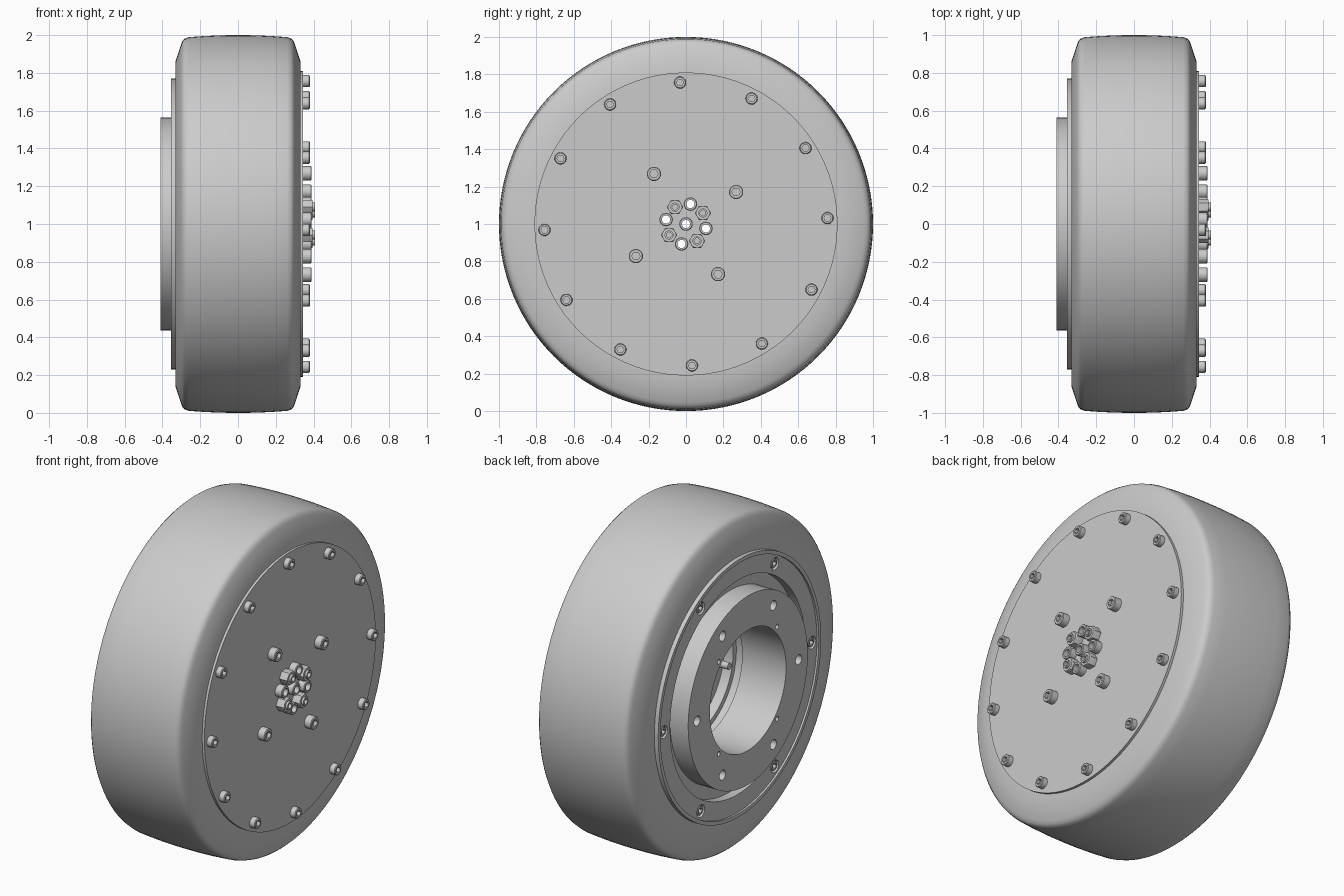
import bpy, bmesh
from math import cos, sin, pi, radians

cube = bpy.data.objects.get("Cube")
if cube:
    bpy.data.objects.remove(cube, do_unlink=True)

grey = bpy.data.materials.new("machined grey")
grey.use_nodes = True
grey.diffuse_color = (0.6, 0.6, 0.6, 1)
grey.node_tree.nodes["Principled BSDF"].inputs["Base Color"].default_value = (0.6, 0.6, 0.6, 1)

AXLE_Z = 1.0


def hex_scale(a):
    """Shrinks a circle to the inscribed hexagon at angle a."""
    return cos(pi / 6) / cos(a % (pi / 3) - pi / 6)


def smooth(ob, angle=30):
    bpy.ops.object.select_all(action='DESELECT')
    ob.select_set(True)
    bpy.context.view_layer.objects.active = ob
    bpy.ops.object.shade_smooth_by_angle(angle=radians(angle))


def lathe(name, profile, spots=((0, 0),), n=24, finish=True):
    """Spins a closed (x, radius[, 'hex']) profile about x, once per (y, z) spot."""
    bm = bmesh.new()
    for cy, cz in spots:
        rings = []
        for i in range(n):
            a = 2 * pi * i / n
            ring = []
            for x, r, *kind in profile:
                k = r * hex_scale(a) if kind else r
                ring.append(bm.verts.new((x, cy + k * cos(a), cz + k * sin(a) + AXLE_Z)))
            rings.append(ring)
        for i in range(n):
            p, q = rings[i], rings[(i + 1) % n]
            for j in range(len(profile)):
                k = (j + 1) % len(profile)
                if profile[j][1] or profile[k][1]:
                    bm.faces.new((p[j], p[k], q[k], q[j]))
    bmesh.ops.remove_doubles(bm, verts=bm.verts, dist=1e-5)
    bmesh.ops.dissolve_degenerate(bm, edges=bm.edges, dist=1e-5)
    bmesh.ops.recalc_face_normals(bm, faces=bm.faces)
    me = bpy.data.meshes.new(name)
    bm.to_mesh(me)
    bm.free()
    me.materials.append(grey)
    ob = bpy.data.objects.new(name, me)
    bpy.context.collection.objects.link(ob)
    if finish:
        smooth(ob)
    return ob


def circle(count, r, start):
    return [(r * cos(radians(start) + 2 * pi * i / count),
             r * sin(radians(start) + 2 * pi * i / count)) for i in range(count)]


def rod(x0, x1, r):
    return [(x0, 0), (x0, r), (x1, r), (x1, 0)]


def drill(ob, x0, x1, r, spots):
    cutter = lathe("drill", rod(x0, x1, r), spots, 20, False)
    cutter.hide_render = True
    mod = ob.modifiers.new("holes", 'BOOLEAN')
    mod.operation = 'DIFFERENCE'
    mod.solver = 'EXACT'
    mod.object = cutter
    bpy.context.view_layer.objects.active = ob
    bpy.ops.object.modifier_apply(modifier=mod.name)
    bpy.data.objects.remove(cutter, do_unlink=True)


# Bolt circles
rim_ring = circle(12, 0.757, 2.4)
mid_ring = circle(4, 0.318, 32.6)
inner_ring = circle(4, 0.109, -12.5)
nut_ring = circle(4, 0.108, 33)
flange_ring = circle(6, 0.70, 0)
through = inner_ring + [(0, 0)]

# Tyre: flat sidewall, sloped shoulder, slightly crowned tread
half = [(0.33, 0.77), (0.33, 0.865), (0.30, 0.955), (0.292, 0.972), (0.28, 0.983),
        (0.26, 0.989), (0.18, 0.995), (0.09, 0.999)]
lathe("tyre", half + [(0, 1.0)] + [(-x, r) for x, r in reversed(half)], n=128)

# Hub: bored boss, groove, stepped flange and inner web
hub = lathe("hub", [
    (0.33, 0), (0.33, 0.77), (-0.355, 0.77), (-0.355, 0.748), (-0.343, 0.748),
    (-0.343, 0.64), (-0.29, 0.64), (-0.29, 0.565), (-0.41, 0.565), (-0.41, 0.36),
    (-0.12, 0.36), (-0.12, 0.39), (-0.06, 0.39), (-0.06, 0.36), (0, 0.36), (0, 0)],
    n=96, finish=False)
drill(hub, -0.5, -0.30, 0.029, circle(6, 0.48, 0))
drill(hub, -0.5, -0.30, 0.014, circle(4, 0.39, 45))
drill(hub, -0.5, -0.315, 0.037, flange_ring)
drill(hub, -0.1, 0.4, 0.022, through)
smooth(hub)

# Cover plate
cover = lathe("cover_plate", rod(0.33, 0.345, 0.81), n=96, finish=False)
drill(cover, 0.2, 0.5, 0.022, through)
smooth(cover)


def socket_bolts(name, x0, x1, r, spots):
    """Cylinder heads with a chamfered edge and a hexagonal socket."""
    d = 1 if x1 > x0 else -1
    lathe(name, [(x0, 0), (x0, r), (x1 - d * 0.004, r), (x1, r - 0.004),
                 (x1, r * 0.6, 'hex'), (x1 - d * 0.02, r * 0.6, 'hex'),
                 (x1 - d * 0.02, 0)], spots)


socket_bolts("cover_rim_bolts", 0.34, 0.38, 0.032, rim_ring)
socket_bolts("cover_middle_bolts", 0.34, 0.39, 0.038, mid_ring)
socket_bolts("flange_bolts", -0.312, -0.34, 0.028, flange_ring)

# Hollow fittings and hexagonal nuts around the centre
lathe("hollow_bolts", [(0.342, 0.022), (0.342, 0.036), (0.386, 0.036),
                       (0.39, 0.032), (0.39, 0.022)], through)
lathe("hex_nuts", [(0.34, 0), (0.34, 0.043, 'hex'), (0.39, 0.043, 'hex'), (0.395, 0.037),
                   (0.395, 0.024), (0.408, 0.024), (0.408, 0.015), (0.385, 0.015),
                   (0.385, 0)], nut_ring)

# Studs inside the bore
lathe("inner_studs", rod(0.01, -0.07, 0.02), circle(4, 0.318, 12))
